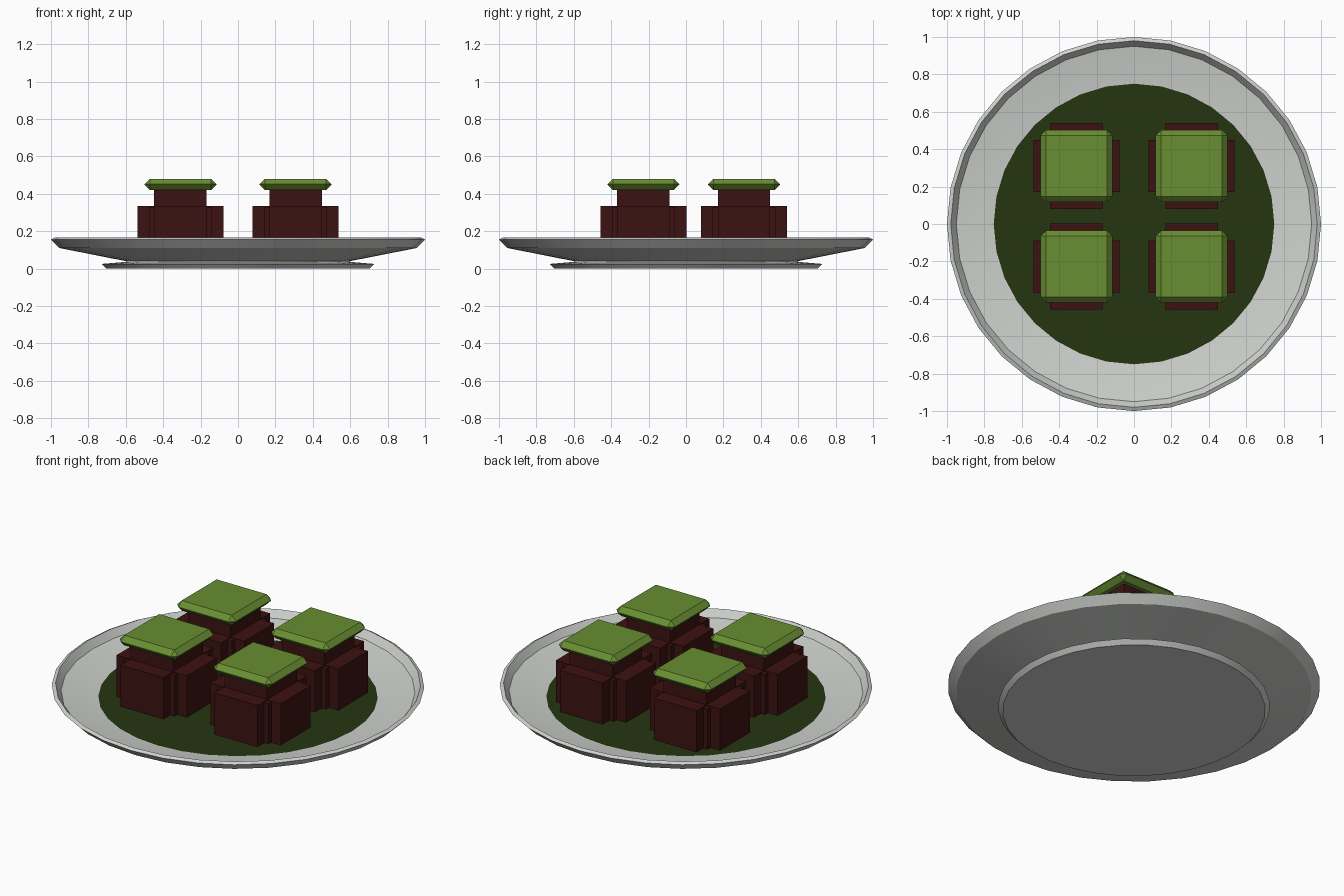
import bpy, bmesh, math
from mathutils import Matrix

if "Cube" in bpy.data.objects:
    bpy.data.objects.remove(bpy.data.objects["Cube"])


def material(name, rgb):
    m = bpy.data.materials.new(name)
    m.diffuse_color = (*rgb, 1)
    m.use_nodes = True
    m.node_tree.nodes["Principled BSDF"].inputs["Base Color"].default_value = m.diffuse_color
    return m


PLATE = material("pale_grey", (0.62, 0.64, 0.61))
SAUCE = material("dark_green", (0.018, 0.036, 0.005))
CAKE = material("dark_red", (0.048, 0.006, 0.006))
TOPPING = material("leaf_green", (0.14, 0.27, 0.032))


def finish(name, bm, mat, smooth=None):
    bmesh.ops.recalc_face_normals(bm, faces=bm.faces)
    me = bpy.data.meshes.new(name)
    bm.to_mesh(me)
    bm.free()
    me.materials.append(mat)
    ob = bpy.data.objects.new(name, me)
    bpy.context.collection.objects.link(ob)
    if smooth:
        bpy.ops.object.select_all(action='DESELECT')
        ob.select_set(True)
        bpy.context.view_layer.objects.active = ob
        bpy.ops.object.shade_smooth_by_angle(angle=math.radians(smooth))
    return ob


def lathe(name, profile, mat, sides=32):
    """Revolve (radius, z) points about z and close both ends with discs."""
    bm = bmesh.new()
    rings = [[bm.verts.new((r * math.sin(math.tau * i / sides),
                            r * math.cos(math.tau * i / sides), z))
              for i in range(sides)] for r, z in profile]
    for a, b in zip(rings, rings[1:]):
        for i in range(sides):
            j = (i + 1) % sides
            bm.faces.new((a[i], a[j], b[j], b[i]))
    bm.faces.new(rings[0])
    bm.faces.new(rings[-1])
    return finish(name, bm, mat, 30)


def add_box(bm, hx, hy, z0, z1, cx=0, cy=0):
    mat = Matrix.Translation((cx, cy, (z0 + z1) / 2)) @ \
        Matrix.Diagonal((2 * hx, 2 * hy, z1 - z0, 1))
    return bmesh.ops.create_cube(bm, size=1, matrix=mat)["verts"]


# Plate with a foot, sloping wall and thin rim
lathe("plate", [(0.705, 0.0), (0.73, 0.025), (0.60, 0.036), (0.60, 0.04),
                (0.955, 0.11), (1.0, 0.155), (0.98, 0.165), (0.95, 0.123),
                (0.60, 0.06)], PLATE)

# Sauce pool lying in the plate
lathe("sauce", [(0.72, 0.081), (0.75, 0.09)], SAUCE)

for cx in (-0.308, 0.308):
    for cy in (-0.228, 0.31):
        # Cake: stepped block with a panel on each side and a raised neck
        bm = bmesh.new()
        for hx, hy, top in ((0.23, 0.14, 0.335), (0.14, 0.23, 0.335),
                            (0.168, 0.168, 0.33), (0.14, 0.14, 0.425)):
            add_box(bm, hx, hy, 0.08, top, cx, cy)
        finish("cake", bm, CAKE)

        # Topping: thin slab with bevelled edges
        bm = bmesh.new()
        add_box(bm, 0.192, 0.192, 0.42, 0.48, cx, cy)
        bmesh.ops.bevel(bm, geom=bm.edges[:], offset=0.0285, segments=1,
                        affect='EDGES', profile=0.5)
        finish("topping", bm, TOPPING)
